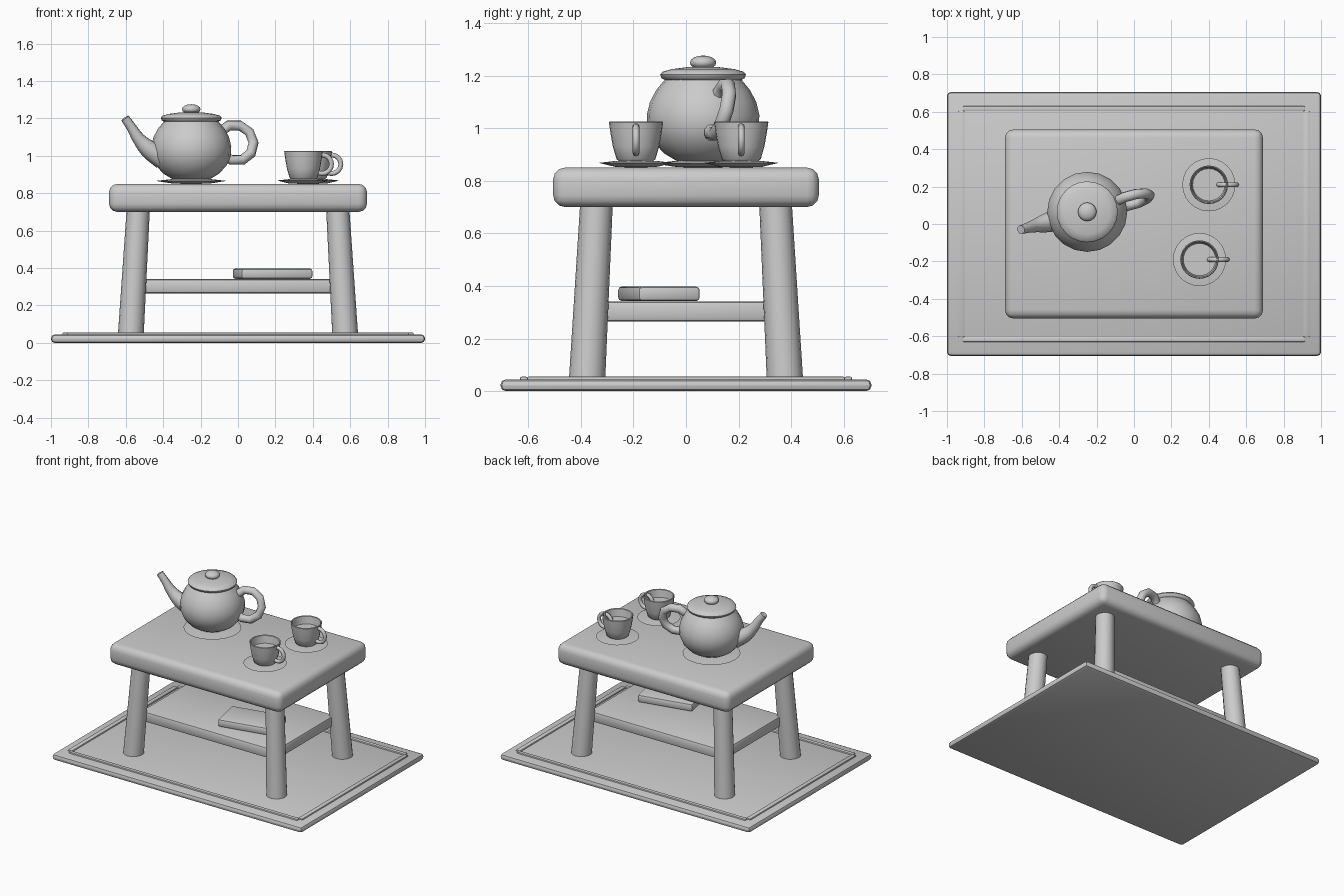
import bpy, bmesh
from math import radians, sin, cos, pi
from mathutils import Vector

if "Cube" in bpy.data.objects:
    bpy.data.objects.remove(bpy.data.objects["Cube"])

GREY = (0.6, 0.6, 0.6, 1)
clay = bpy.data.materials.new("plain_grey")
clay.use_nodes = True
clay.diffuse_color = GREY
clay.node_tree.nodes["Principled BSDF"].inputs["Base Color"].default_value = GREY


def finish(obj, name, angle=35):
    obj.name = name
    obj.data.materials.clear()
    obj.data.materials.append(clay)
    bpy.ops.object.select_all(action="DESELECT")
    obj.select_set(True)
    bpy.context.view_layer.objects.active = obj
    bpy.ops.object.shade_smooth_by_angle(angle=radians(angle))
    return obj


def from_bmesh(bm, name, angle=35):
    bmesh.ops.recalc_face_normals(bm, faces=bm.faces)
    mesh = bpy.data.meshes.new(name)
    bm.to_mesh(mesh)
    bm.free()
    obj = bpy.data.objects.new(name, mesh)
    bpy.context.collection.objects.link(obj)
    return finish(obj, name, angle)


def box(name, centre, size, bevel, segments=2, turn=0):
    bm = bmesh.new()
    bmesh.ops.create_cube(bm, size=1)
    bmesh.ops.scale(bm, vec=size, verts=bm.verts)
    bmesh.ops.bevel(bm, geom=bm.edges[:], offset=bevel, segments=segments,
                    profile=0.5, affect="EDGES")
    obj = from_bmesh(bm, name)
    obj.location = centre
    obj.rotation_euler.z = radians(turn)
    return obj


def lathe(name, profile, x, y, sides=24):
    """Spin a (radius, height) profile that starts and ends on the axis."""
    bm = bmesh.new()
    rings = []
    for r, z in profile:
        if r == 0:
            rings.append([bm.verts.new((0, 0, z))] * sides)
        else:
            rings.append([bm.verts.new((r * cos(2 * pi * i / sides),
                                        r * sin(2 * pi * i / sides), z))
                          for i in range(sides)])
    for low, high in zip(rings, rings[1:]):
        for i in range(sides):
            j = (i + 1) % sides
            corners = list(dict.fromkeys((low[i], low[j], high[j], high[i])))
            bm.faces.new(corners)
    obj = from_bmesh(bm, name, 40)
    obj.location = (x, y, 0)
    return obj


def ring(name, centre, major, minor, turns, steps, sides, angle=60):
    bpy.ops.mesh.primitive_torus_add(
        location=centre, rotation=[radians(t) for t in turns],
        major_radius=major, minor_radius=minor,
        major_segments=steps, minor_segments=sides)
    return finish(bpy.context.object, name, angle)


def leg(name, bottom, top, r_bottom, r_top, sides=16):
    bm = bmesh.new()
    ends = []
    for centre, r in ((bottom, r_bottom), (top, r_top)):
        ends.append([bm.verts.new(Vector(centre) + Vector(
            (r * cos(2 * pi * i / sides), r * sin(2 * pi * i / sides), 0)))
            for i in range(sides)])
        bm.faces.new(ends[-1])
    for i in range(sides):
        j = (i + 1) % sides
        bm.faces.new((ends[0][i], ends[0][j], ends[1][j], ends[1][i]))
    return from_bmesh(bm, name)


# Rug with a raised border line on each side
box("rug", (0, 0, 0.0225), (2, 1.41, 0.045), 0.02)
for side, s in (("left", 1), ("right", -1)):
    box(side + "_rug_border", (s * 0.922, 0, 0.045), (0.034, 1.21, 0.02), 0.006)
for side, s in (("front", -1), ("back", 1)):
    box(side + "_rug_border", (0, s * 0.617, 0.045), (1.83, 0.028, 0.02), 0.006)

# Table: top, splayed legs, shelf
box("table_top", (0, 0, 0.775), (1.38, 1.01, 0.15), 0.045, 3)
for end, sy in (("front", -1), ("back", 1)):
    for side, sx in (("left", 1), ("right", -1)):
        leg(end + "_" + side + "_leg", (sx * 0.573, sy * 0.376, 0.045),
            (sx * 0.533, sy * 0.34, 0.72), 0.069, 0.062)
box("shelf", (0, 0, 0.303), (1.08, 0.68, 0.076), 0.015)
box("book", (0.185, -0.103, 0.37), (0.39, 0.24, 0.055), 0.014, 2, 12)

# Teapot, turned slightly so the spout points forward
PX, PY, TURN = -0.25, 0.065, 15


def pot_point(d, z):
    a = radians(TURN)
    return (PX + d * cos(a), PY + d * sin(a), z)


lathe("teapot_saucer", [(0, 0.849), (0.1, 0.852), (0.19, 0.866),
                        (0.1, 0.876), (0, 0.877)], PX, PY)
lathe("teapot_body", [(0, 0.872), (0.1, 0.875), (0.15, 0.905), (0.19, 0.95),
                      (0.211, 1.0), (0.214, 1.05), (0.202, 1.1),
                      (0.178, 1.145), (0.145, 1.185), (0, 1.19)], PX, PY, 20)
lathe("teapot_lid", [(0, 1.18), (0.14, 1.18), (0.158, 1.19), (0.163, 1.203),
                     (0.155, 1.214), (0.12, 1.224), (0.06, 1.232),
                     (0, 1.235)], PX, PY)
lathe("lid_knob", [(0, 1.222)] + [
    (0.05 * sin(pi * i / 8), 1.249 - 0.027 * cos(pi * i / 8))
    for i in range(1, 8)] + [(0, 1.276)], PX, PY, 16)
ring("teapot_handle", pot_point(0.245, 1.07), 0.1, 0.028,
     (75, 0, TURN), 10, 8)

# Spout: a tapering tube along a curve
curve = bpy.data.curves.new("teapot_spout", "CURVE")
curve.dimensions = "3D"
curve.bevel_depth = 1
curve.bevel_resolution = 2
curve.use_fill_caps = True
curve.resolution_u = 4
path = [(-0.16, 0.99, 0.062), (-0.235, 1.035, 0.05), (-0.29, 1.09, 0.035),
        (-0.33, 1.15, 0.027), (-0.367, 1.202, 0.024)]
spline = curve.splines.new("BEZIER")
spline.bezier_points.add(len(path) - 1)
for p, (d, z, r) in zip(spline.bezier_points, path):
    p.co = pot_point(d, z)
    p.radius = r
    p.handle_left_type = p.handle_right_type = "AUTO"
spout = bpy.data.objects.new("teapot_spout", curve)
bpy.context.collection.objects.link(spout)
bpy.ops.object.select_all(action="DESELECT")
spout.select_set(True)
bpy.context.view_layer.objects.active = spout
bpy.ops.object.convert(target="MESH")
finish(bpy.context.object, "teapot_spout", 50)

# Two cups of tea on saucers
for label, x, y in (("front", 0.35, -0.19), ("back", 0.4, 0.21)):
    lathe(label + "_saucer", [(0, 0.849), (0.08, 0.853), (0.142, 0.868),
                              (0.08, 0.875), (0, 0.876)], x, y)
    lathe(label + "_cup", [(0, 0.868), (0.06, 0.87), (0.074, 0.882),
                           (0.088, 0.93), (0.097, 0.98), (0.103, 1.022),
                           (0.099, 1.026), (0.094, 1.022), (0.088, 0.98),
                           (0.08, 0.93), (0, 0.92)], x, y)
    lathe(label + "_tea", [(0, 0.94), (0.082, 0.94), (0.087, 0.97),
                           (0, 0.97)], x, y)
    ring(label + "_cup_handle", (x + 0.1, y, 0.955), 0.05, 0.013,
         (90, 0, 0), 16, 8)
